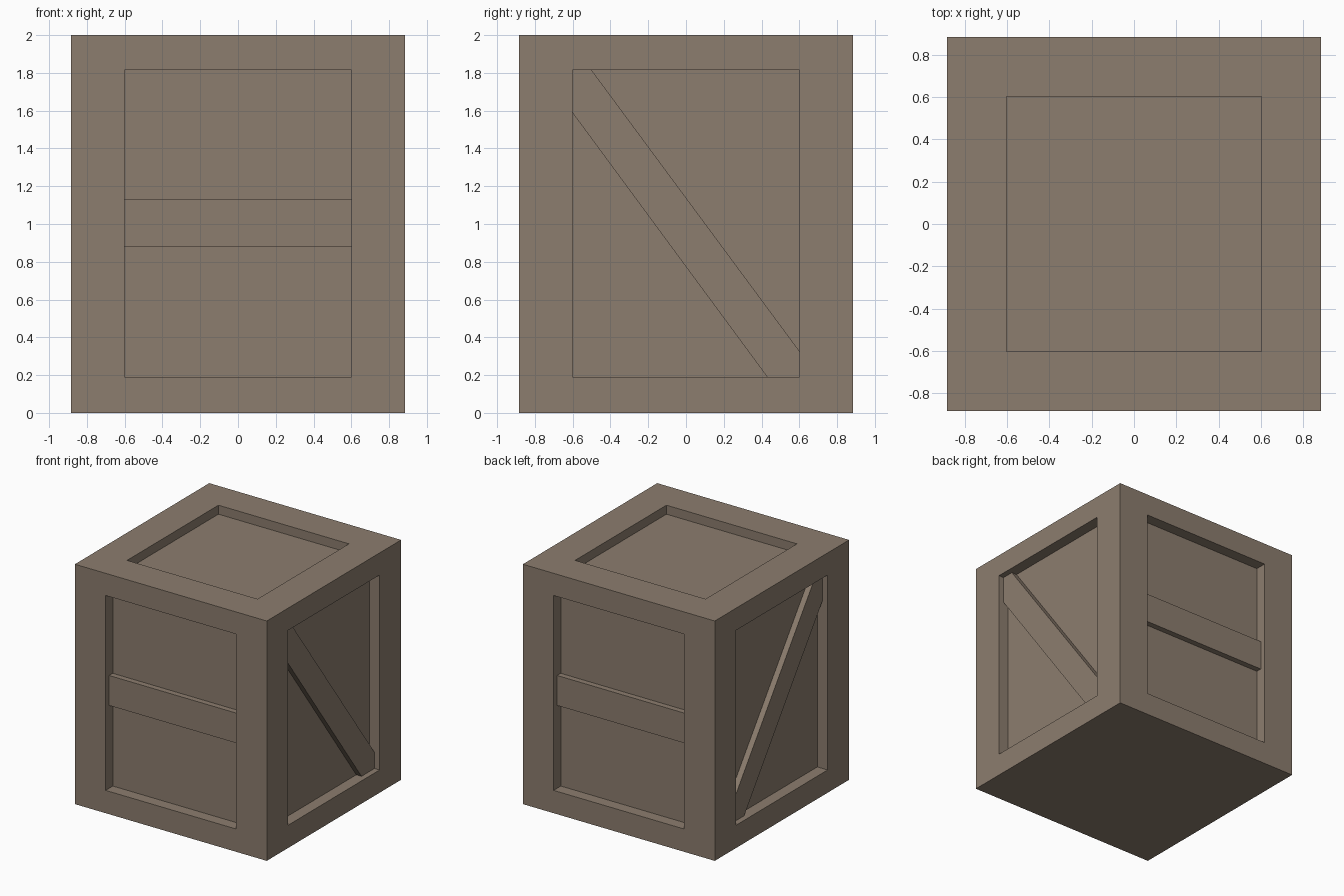
import bpy, bmesh
from mathutils import Vector

if "Cube" in bpy.data.objects:
    bpy.data.objects.remove(bpy.data.objects["Cube"])

W, H = 0.885, 2.0            # half width, height
OX, Z0, Z1 = 0.602, 0.19, 1.815  # panel opening
DEPTH, TOP_DEPTH, SLAT = 0.095, 0.075, 0.047

wood = bpy.data.materials.new("weathered_brown_wood")
wood.diffuse_color = (0.262, 0.205, 0.156, 1)
wood.use_nodes = True
wood.node_tree.nodes["Principled BSDF"].inputs["Base Color"].default_value = wood.diffuse_color


def finish(name, bm):
    bmesh.ops.recalc_face_normals(bm, faces=bm.faces)
    me = bpy.data.meshes.new(name)
    bm.to_mesh(me)
    bm.free()
    me.materials.append(wood)
    ob = bpy.data.objects.new(name, me)
    bpy.context.collection.objects.link(ob)
    return ob


def prism(name, points, offset):
    """Extrude a flat outline along offset."""
    bm = bmesh.new()
    face = bm.faces.new([bm.verts.new(p) for p in points])
    ext = bmesh.ops.extrude_face_region(bm, geom=[face])["geom"]
    bmesh.ops.translate(bm, vec=offset,
                        verts=[v for v in ext if isinstance(v, bmesh.types.BMVert)])
    return finish(name, bm)


# Crate body: block with a recessed panel on every face but the bottom
bm = bmesh.new()
bmesh.ops.create_cube(bm, size=2)
for v in bm.verts:
    v.co = Vector((v.co.x * W, v.co.y * W, (v.co.z + 1) * H / 2))
bm.normal_update()
for f in [f for f in bm.faces if f.normal.z > -0.5]:
    n = f.normal.copy()
    bmesh.ops.inset_individual(bm, faces=[f], thickness=0.1)
    mid = f.calc_center_median()
    for v in f.verts:
        for i in range(3):
            if abs(n[i]) < 0.5:
                high = v.co[i] > mid[i]
                v.co[i] = (Z1 if high else Z0) if i == 2 else (OX if high else -OX)
    bmesh.ops.inset_individual(bm, faces=[f], thickness=0)
    d = TOP_DEPTH if n.z > 0.5 else DEPTH
    for v in f.verts:
        v.co -= n * d
finish("crate_body", bm)

# Slats: horizontal on front and back, diagonal on both sides
diagonal = [(-OX, Z1), (-0.5, Z1), (OX, 0.325), (OX, Z0), (0.43, Z0), (-OX, 1.59)]
level = [(-OX, 0.88), (OX, 0.88), (OX, 1.13), (-OX, 1.13)]
for s, front, side in ((-1, "front", "left"), (1, "back", "right")):
    outer = s * (W - SLAT)
    inward = -s * (DEPTH - SLAT)
    prism(front + "_slat", [(x, outer, z) for x, z in level], (0, inward, 0))
    prism(side + "_diagonal_brace", [(outer, y, z) for y, z in diagonal], (inward, 0, 0))
